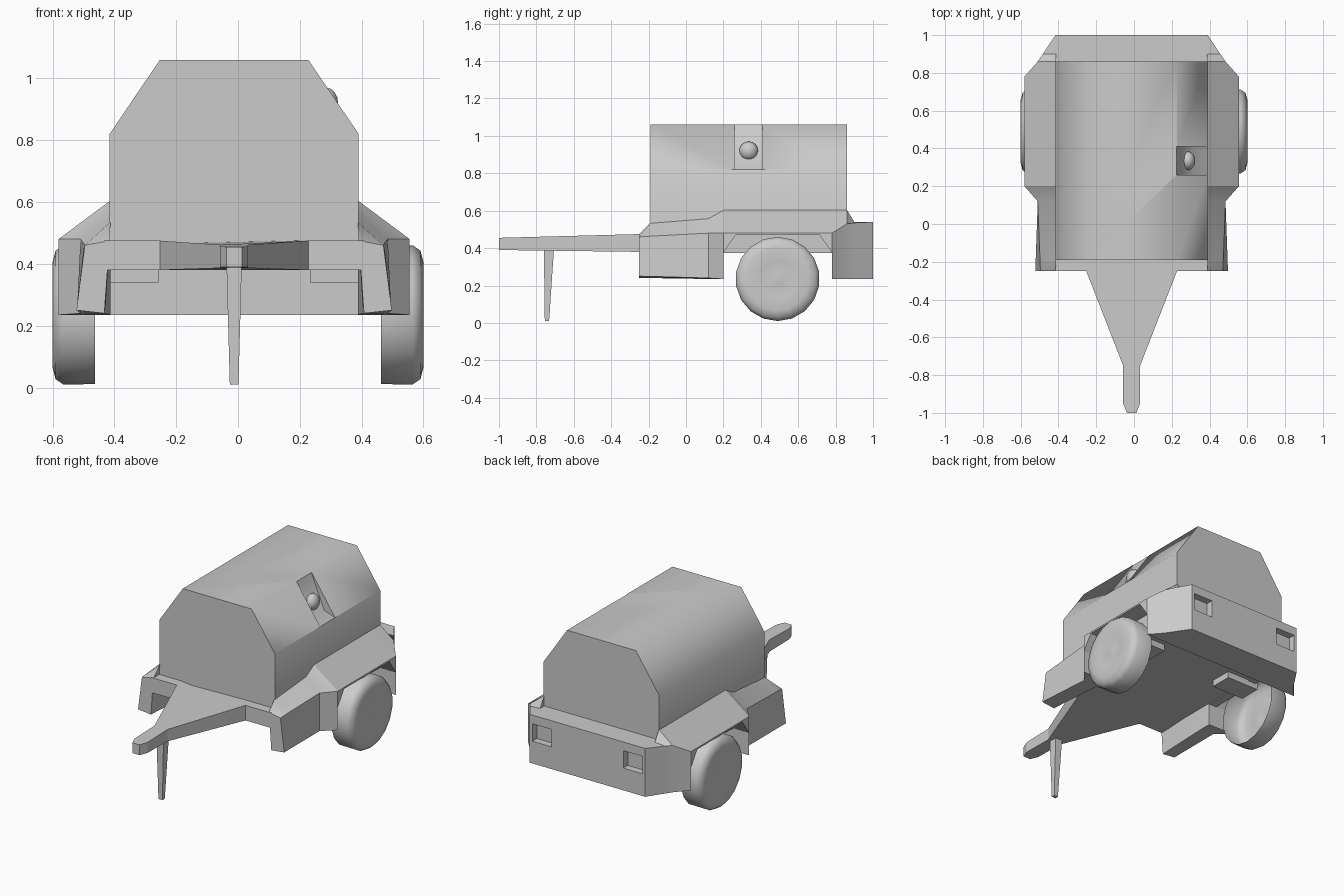
import bpy, bmesh, math
from mathutils import Matrix, Vector

if "Cube" in bpy.data.objects:
    bpy.data.objects.remove(bpy.data.objects["Cube"])

CX = -0.0125          # centre line of the bodywork


def finish(bm, name, smooth=None):
    bmesh.ops.recalc_face_normals(bm, faces=bm.faces)
    me = bpy.data.meshes.new(name)
    bm.to_mesh(me)
    bm.free()
    ob = bpy.data.objects.new(name, me)
    bpy.context.collection.objects.link(ob)
    if smooth:
        shade(ob, smooth)
    return ob


def select(ob):
    bpy.ops.object.select_all(action='DESELECT')
    ob.select_set(True)
    bpy.context.view_layer.objects.active = ob


def shade(ob, angle):
    select(ob)
    bpy.ops.object.shade_smooth_by_angle(angle=math.radians(angle))


def loft(name, rings, smooth=None):
    """Closed solid through rings of 3D points."""
    bm = bmesh.new()
    vs = [[bm.verts.new(p) for p in r] for r in rings]
    n = len(rings[0])
    for a, b in zip(vs, vs[1:]):
        for i in range(n):
            j = (i + 1) % n
            bm.faces.new((a[i], a[j], b[j], b[i]))
    bm.faces.new(vs[0])
    bm.faces.new(vs[-1])
    return finish(bm, name, smooth)


def box(name, lo, hi):
    (x0, y0, z0), (x1, y1, z1) = lo, hi
    return loft(name, [[(x0, y0, z), (x1, y0, z), (x1, y1, z), (x0, y1, z)] for z in (z0, z1)])


def cut(ob, cutter):
    m = ob.modifiers.new("cut", 'BOOLEAN')
    m.operation, m.solver, m.object = 'DIFFERENCE', 'EXACT', cutter
    select(ob)
    bpy.ops.object.modifier_apply(modifier=m.name)
    bpy.data.objects.remove(cutter)


# hood with a pocket in the right-hand slope
hood_profile = [(-.403, .39), (-.403, .82), (-.24, 1.06), (.24, 1.06), (.403, .82), (.403, .39)]
hood = loft("hood", [[(CX + h, y, z) for h, z in hood_profile] for y in (-.19, .86)])
pocket = [(.222, 1.067), (.315, .845), (.40, .817), (.45, 1.067)]
cut(hood, loft("pocket_cutter", [[(x, y, z) for x, z in pocket] for y in (.26, .41)]))
shade(hood, 57)

# knob in the pocket
bm = bmesh.new()
bmesh.ops.create_uvsphere(bm, u_segments=14, v_segments=8, radius=.05,
                          matrix=Matrix.Translation((.285, .335, .92)) @ Matrix.Diagonal((.8, 1, 1, 1)))
finish(bm, "pocket_knob", 60)

# floor deck running forward into the tow tongue
half = [(.025, -1), (.045, -.95), (.045, -.75), (.24, -.25), (.42, -.25), (.42, .8)]
outline = half + [(-h, y) for h, y in reversed(half)]


def deck_z(y, tip, back):
    t = min(1, (y + 1) / .75)
    return tip + (back - tip) * t


loft("deck_and_tongue", [[(CX + h, y, deck_z(y, *zz)) for h, y in outline]
                         for zz in ((.39, .38), (.455, .475))])

# prop leg under the tongue
loft("prop_leg", [[(CX - w, y0, z), (CX + w, y0, z), (CX + w, y1, z), (CX - w, y1, z)]
                  for w, y0, y1, z in ((.014, -.755, -.732, .01), (.025, -.76, -.705, .41))])

# rear bumper box with two lamp recesses
bumper = box("rear_bumper", (CX - .403, .78, .235), (CX + .403, 1, .54))
for s in (-1, 1):
    a, b = sorted((CX + s * .25, CX + s * .385))
    cut(bumper, box("lamp_cutter", (a, .955, .375), (b, 1.1, .485)))

# fender sections: y, then (half width, z) round the section
front = [
    (-.25, [(.42, .24), (.51, .25), (.483, .46), (.403, .475)]),
    (-.19, [(.417, .24), (.508, .249), (.485, .464), (.4, .535)]),
    (.12, [(.4, .235), (.497, .24), (.497, .48), (.4, .56)]),
    (.20, [(.4, .235), (.568, .235), (.568, .48), (.4, .605)]),
]
arch = [(y, [(.4, .375), (.455, .375), (.455, zb), (.568, zb), (.568, .48), (.4, .605)])
        for y, zb in ((.2, .376), (.265, .47), (.715, .47), (.78, .376))]
rear = [
    (.78, [(.4, .235), (.568, .235), (.568, .48), (.4, .605)]),
    (.86, [(.4, .235), (.497, .235), (.497, .53), (.4, .605)]),
    (.90, [(.4, .235), (.47, .235), (.47, .535), (.4, .54)]),
    (1.0, [(.4, .235), (.403, .235), (.403, .54), (.4, .54)]),
]

# revolved wheel profile: x, radius (open on the inner side)
tyre = [(.463, .224), (.565, .225), (.59, .208), (.6, .17), (.594, .1), (.59, .05), (.594, .025), (.594, 0)]

for s, side in ((-1, "left"), (1, "right")):
    for part, secs in (("front_fender", front), ("wheel_arch", arch), ("rear_fender", rear)):
        loft(f"{part}_{side}", [[(CX + s * h, y, z) for h, z in sec] for y, sec in secs], 28)

    # axle block
    a, b = sorted((CX + s * .245, CX + s * .47))
    box(f"axle_block_{side}", (a, .42, .34), (b, .56, .385))

    # wheel
    bm = bmesh.new()
    pts = [bm.verts.new((s * x, .49, .235 + r)) for x, r in tyre]
    edges = [bm.edges.new(p) for p in zip(pts, pts[1:])]
    bmesh.ops.spin(bm, geom=pts + edges, cent=(0, .49, .235), axis=(1, 0, 0),
                   angle=math.tau, steps=18, use_duplicate=False)
    bmesh.ops.remove_doubles(bm, verts=bm.verts, dist=1e-4)
    wheel = finish(bm, f"wheel_{side}", 50)
    if sum((f.normal.x * s * f.area) for f in wheel.data.polygons) < 0:
        wheel.data.flip_normals()
